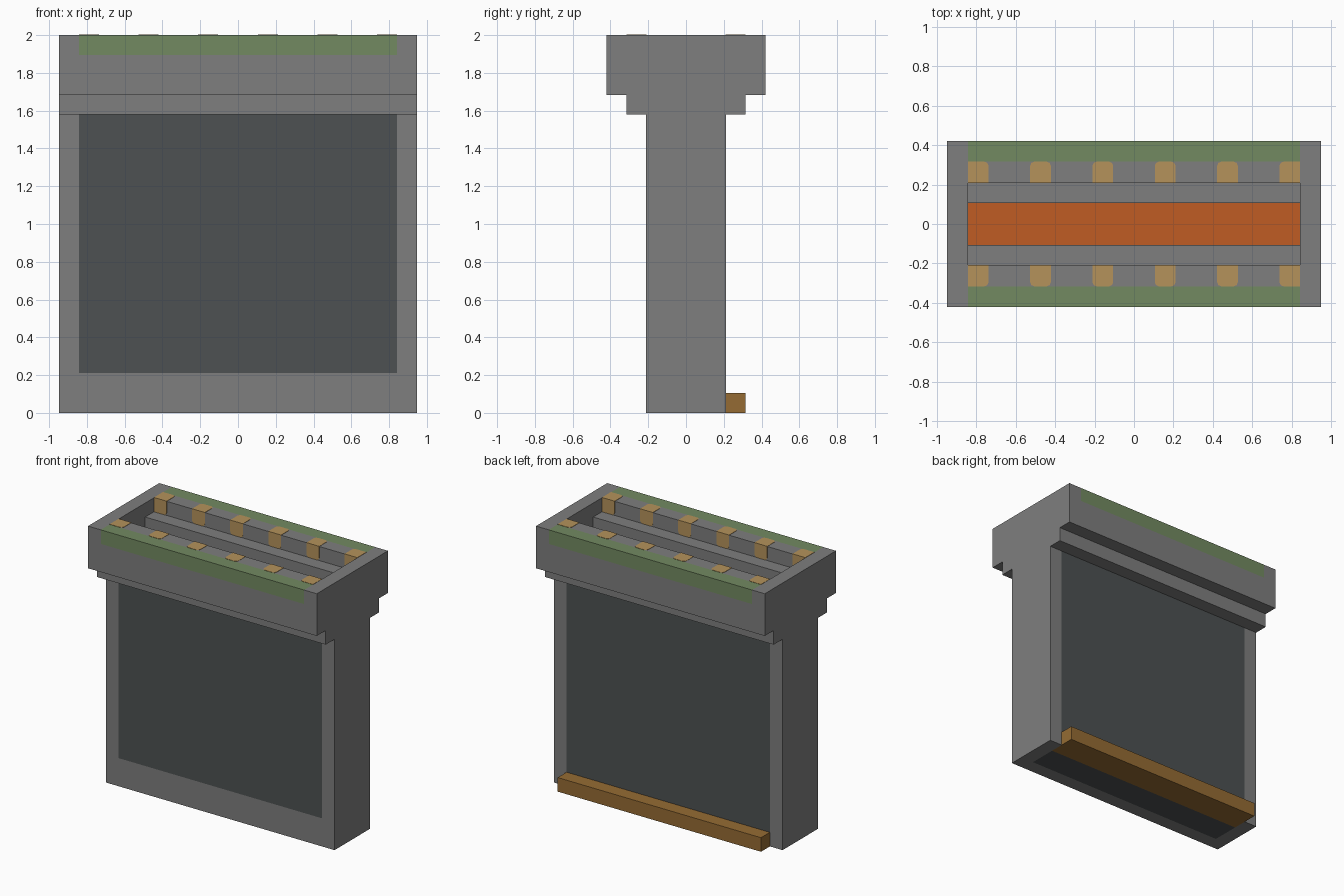
import bpy, bmesh
from mathutils import Vector

cube = bpy.data.objects.get("Cube")
if cube:
    bpy.data.objects.remove(cube, do_unlink=True)

U = 2 / 19  # everything sits on a grid of this unit


def material(name, colour):
    m = bpy.data.materials.new(name)
    m.use_nodes = True
    rgba = (*colour, 1)
    m.diffuse_color = rgba
    bsdf = next(n for n in m.node_tree.nodes if n.type == 'BSDF_PRINCIPLED')
    bsdf.inputs["Base Color"].default_value = rgba
    return m


STONE, DARK, GREEN, ORANGE, GOLD, BROWN = range(6)
MATERIALS = [
    material("stone_grey", (0.21, 0.21, 0.21)),
    material("dark_slate", (0.074, 0.083, 0.084)),
    material("moss_green", (0.17, 0.255, 0.12)),
    material("molten_orange", (0.53, 0.107, 0.017)),
    material("pale_gold", (0.46, 0.29, 0.105)),
    material("bronze_brown", (0.3, 0.148, 0.033)),
]


def finish(name, bm, paint):
    """Colour faces by rule, scale from grid units and add to the scene."""
    bmesh.ops.recalc_face_normals(bm, faces=bm.faces)
    bm.normal_update()
    for f in bm.faces:
        f.material_index = paint(f.calc_center_median(), f.normal)
    bmesh.ops.scale(bm, vec=(U, U, U), verts=bm.verts)
    mesh = bpy.data.meshes.new(name)
    bm.to_mesh(mesh)
    bm.free()
    for m in MATERIALS:
        mesh.materials.append(m)
    obj = bpy.data.objects.new(name, mesh)
    bpy.context.collection.objects.link(obj)
    return obj


def prism(half, x0, x1, capped):
    """Mirror a half (y, z) profile and extrude it along x."""
    profile = half + [(-y, z) for y, z in reversed(half)]
    bm = bmesh.new()
    a = [bm.verts.new((x0, y, z)) for y, z in profile]
    b = [bm.verts.new((x1, y, z)) for y, z in profile]
    n = len(profile)
    for i in range(n):
        j = (i + 1) % n
        bm.faces.new((a[i], a[j], b[j], b[i]))
    if capped:
        bm.faces.new(a)
        bm.faces.new(b)
    return bm


def box(lo, hi):
    bm = bmesh.new()
    bmesh.ops.create_cube(bm, size=1)
    lo, hi = Vector(lo), Vector(hi)
    bmesh.ops.scale(bm, vec=hi - lo, verts=bm.verts)
    bmesh.ops.translate(bm, vec=(lo + hi) / 2, verts=bm.verts)
    return bm


# Stepped outline shared by the core and both end walls
outline = [(2, 0), (2, 15), (3, 15), (3, 16), (4, 16), (4, 19)]
trough = [(2, 19), (2, 18), (1, 18), (1, 17)]


def core_paint(c, n):
    y = abs(c.y)
    if n.z > 0.5:
        if c.z > 18.5 and y > 3:
            return GREEN
        return ORANGE if c.z < 17.5 else STONE
    if n.z < -0.5 and c.z < 0.5:
        if y < 1:
            return DARK
        return BROWN if c.y > 0 else STONE
    if abs(n.y) > 0.5:
        if y > 3.5 and c.z > 18:
            return GREEN
        if c.z < 15 and c.z > (2 if c.y < 0 else 1):
            return DARK
    return STONE


# Core with the sunken trough, cut along the colour borders
core = prism(outline + trough, -8, 8, False)
cuts = [((0, 0, z), (0, 0, 1)) for z in (1, 2, 18)]
cuts += [((0, y, 0), (0, 1, 0)) for y in (-3, -1, 1, 3)]
for co, no in cuts:
    bmesh.ops.bisect_plane(core, geom=core.verts[:] + core.edges[:] + core.faces[:],
                           plane_co=co, plane_no=no)
finish("core", core, core_paint)

# Solid end walls
for name, x in (("left_end_wall", 8), ("right_end_wall", -9)):
    finish(name, prism(outline, x, x + 1, True), lambda c, n: STONE)

# Ledge along the foot of the back
finish("back_ledge", box((-8, 2, 0), (8, 3, 1)), lambda c, n: BROWN)

# Gold studs wrapping the inner lip of the rim
for side, s in (("front", -1), ("back", 1)):
    for i in range(6):
        x = -8 + 3 * i
        ys = sorted((s * 1.98, s * 3))
        stud = box((x, ys[0], 18), (x + 1, ys[1], 19.02))
        # Round the outer and lower corners, except against the end walls
        corners = []
        for e in stud.edges:
            mid = (e.verts[0].co + e.verts[1].co) / 2
            d = e.verts[0].co - e.verts[1].co
            upright = abs(d.z) > 0.5 and abs(mid.y) > 2.5
            lower = abs(d.y) > 0.5 and mid.z < 18.5
            if (upright or lower) and abs(mid.x) < 7.9:
                corners.append(e)
        bmesh.ops.bevel(stud, geom=corners, offset=0.2, segments=2,
                        profile=0.5, affect='EDGES')
        finish(f"{side}_stud_{i + 1}", stud, lambda c, n: GOLD)
